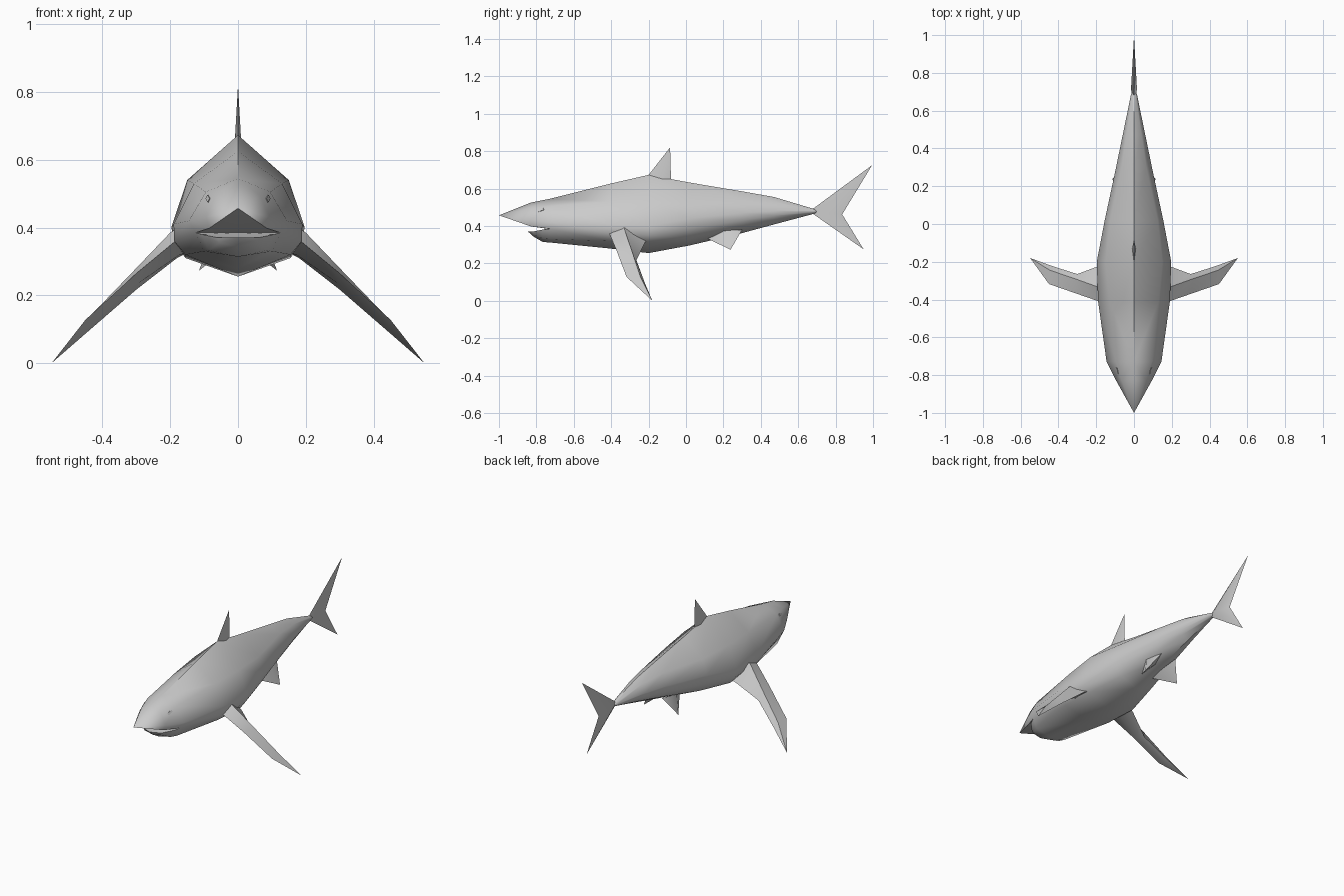
import bpy, bmesh
from mathutils import Vector
from mathutils.bvhtree import BVHTree

if "Cube" in bpy.data.objects:
    bpy.data.objects.remove(bpy.data.objects["Cube"])

grey = bpy.data.materials.new("plain grey")
grey.use_nodes = True
grey.diffuse_color = (0.6, 0.6, 0.6, 1)
grey.node_tree.nodes["Principled BSDF"].inputs["Base Color"].default_value = (0.6, 0.6, 0.6, 1)


def loft(bm, sections, side, closed=False):
    """Skin a list of equal-length sections; side is 1 or -1 in x."""
    rows = [[bm.verts.new((side * x, y, z)) for x, y, z in s] for s in sections]
    n = len(rows[0])
    for a, b in zip(rows, rows[1:]):
        for i in range(n if closed else n - 1):
            j = (i + 1) % n
            bm.faces.new((a[i], a[j], b[j], b[i]))


def finish(bm, name, angle=0.9):
    bmesh.ops.remove_doubles(bm, verts=bm.verts, dist=0.0005)
    bmesh.ops.recalc_face_normals(bm, faces=bm.faces)
    mesh = bpy.data.meshes.new(name)
    bm.to_mesh(mesh)
    mesh.materials.append(grey)
    obj = bpy.data.objects.new(name, mesh)
    bpy.context.collection.objects.link(obj)
    bpy.ops.object.select_all(action='DESELECT')
    obj.select_set(True)
    bpy.context.view_layer.objects.active = obj
    bpy.ops.object.shade_smooth_by_angle(angle=angle)
    return obj


def ring(y, *points):
    return [(x, y, z) for x, z in points]


# Body half sections: top, shoulder, side, mouth corner, belly edge, bottom
neck = ring(-0.73, (0, .545), (.095, .505), (.145, .42), (.125, .385), (.1, .33), (0, .312))
body = [
    neck,
    ring(-.41, (0, .625), (.13, .53), (.19, .41), (.188, .36), (.155, .32), (0, .28)),
    ring(-.2, (0, .673), (.15, .54), (.197, .4), (.185, .35), (.155, .31), (0, .255)),
    ring(.02, (0, .632), (.125, .53), (.155, .44), (.145, .385), (.11, .335), (0, .296)),
    ring(.3, (0, .585), (.065, .54), (.095, .47), (.088, .43), (.065, .395), (0, .362)),
    ring(.47, (0, .555), (.04, .53), (.06, .48), (.055, .455), (.04, .43), (0, .408)),
    ring(.68, (0, .492), (.01, .488), (.017, .48), (.017, .475), (.01, .468), (0, .464)),
    [(0, .73, .477)] * 6,
]

# Snout and jaw share the throat point, leaving the mouth open between them
throat = (0, -.74, .385)
snout = [
    neck[:4] + [throat],
    ring(-.83, (0, .525), (.065, .495), (.094, .43), (.085, .398), (0, .398)),
    [(0, -1, .457)] * 5,
]
jaw = [
    [throat] + neck[3:],
    [(0, -.77, .375), (.108, -.77, .38), (.085, -.765, .333), (0, -.765, .314)],
    [(0, -.82, .368), (.06, -.82, .37), (.055, -.815, .355), (0, -.815, .343)],
    [(0, -.845, .37)] * 4,
]
bm = bmesh.new()
for side in (1, -1):
    for part in (body, snout, jaw):
        loft(bm, part, side)
bmesh.ops.remove_doubles(bm, verts=bm.verts, dist=0.0005)
skin = BVHTree.FromBMesh(bm)
finish(bm, "body")
bm.free()

# Eyes: thin diamonds laid on the head
for side, label in ((1, "left"), (-1, "right")):
    bm = bmesh.new()
    corners = []
    for dx, dz in ((0, .011), (.006, 0), (0, -.011), (-.006, 0)):
        start = Vector((side * (.088 + dx), -2, .485 + dz))
        hit = skin.ray_cast(start, Vector((0, 1, 0)))[0]
        corners.append(bm.verts.new(hit + Vector((side * .002, -.002, .001))))
    face = bm.faces.new(corners)
    face.normal_update()
    if face.normal.y > 0:
        face.normal_flip()
    extra = bmesh.ops.extrude_face_region(bm, geom=[face], use_keep_orig=True)["geom"]
    for v in extra:
        if isinstance(v, bmesh.types.BMVert):
            v.co += Vector((-side * .003, .003, -.001))
    finish(bm, label + "_eye")
    bm.free()

# Centre fins: half sections of leading edge, thick middle, trailing edge
centre_fins = {
    "tail_fin": [
        [(0, .995, .725)] * 3,
        [(0, .66, .478), (.016, .71, .478), (0, .835, .462)],
        [(0, .95, .275)] * 3,
    ],
    "dorsal_fin": [
        [(0, -.21, .66), (.01, -.13, .645), (0, -.08, .64)],
        [(0, -.085, .82)] * 3,
    ],
}
for name, sections in centre_fins.items():
    bm = bmesh.new()
    for side in (1, -1):
        loft(bm, sections, side)
    finish(bm, name)
    bm.free()

# Paired fins: closed sections of leading edge, upper ridge, trailing edge, underside
paired_fins = {
    "pectoral_fin": [
        [(.12, -.42, .37), (.13, -.33, .43), (.12, -.2, .34), (.12, -.32, .33)],
        [(.185, -.41, .36), (.2, -.33, .385), (.18, -.22, .31), (.172, -.32, .32)],
        [(.3, -.37, .265), (.312, -.29, .268), (.3, -.265, .217), (.295, -.31, .235)],
        [(.45, -.318, .128), (.445, -.245, .13), (.435, -.222, .1), (.438, -.27, .108)],
        [(.55, -.18, .0)] * 4,
    ],
    "pelvic_fin": [
        [(.035, .11, .335), (.078, .2, .375), (.05, .3, .38), (.03, .22, .35)],
        [(.115, .238, .273)] * 4,
    ],
}
for name, sections in paired_fins.items():
    for side, label in ((1, "left_"), (-1, "right_")):
        bm = bmesh.new()
        loft(bm, sections, side, closed=True)
        finish(bm, label + name)
        bm.free()
